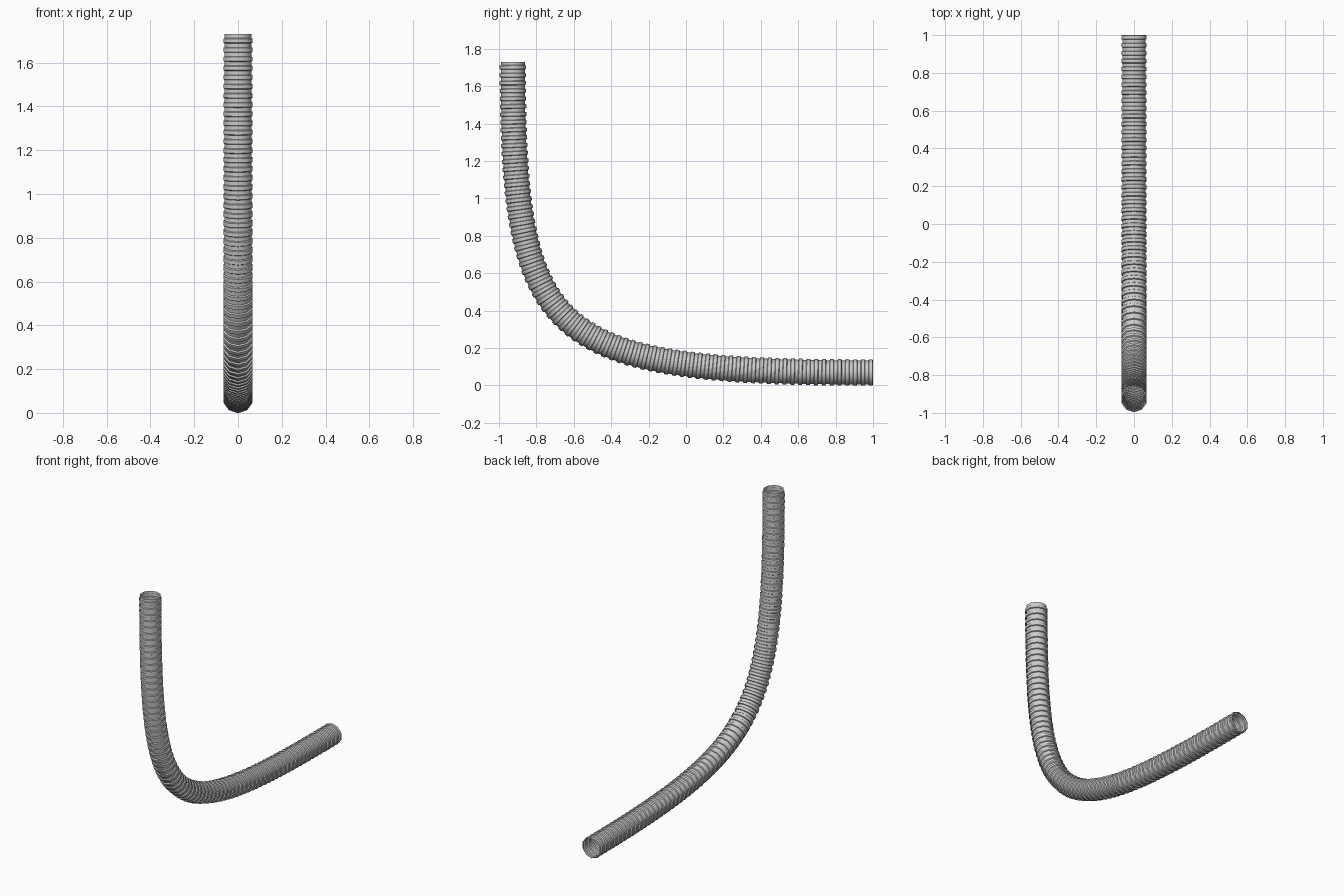
import bpy, bmesh, math
from mathutils import Vector

if "Cube" in bpy.data.objects:
    bpy.data.objects.remove(bpy.data.objects["Cube"])

SIDES = 10
RIDGES = 75
R_OUT, R_IN = 0.0705, 0.064

# Centre line in the y-z plane: vertical drop easing into a level run
P = [Vector((0, -0.926, 1.73)), Vector((0, -0.926, 0.24)),
     Vector((0, -0.75, 0.069)), Vector((0, 1.0, 0.069))]


def bezier(t):
    s = 1 - t
    return P[0]*s**3 + P[1]*3*s*s*t + P[2]*3*s*t*t + P[3]*t**3


def tangent(t):
    s = 1 - t
    return ((P[1]-P[0])*s*s + (P[2]-P[1])*2*s*t + (P[3]-P[2])*t*t).normalized()


# Arc-length table for even ridge spacing
N = 2000
lengths = [0.0]
for i in range(N):
    lengths.append(lengths[-1] + (bezier((i+1)/N) - bezier(i/N)).length)


def param_at(fraction):
    target = fraction * lengths[-1]
    lo, hi = 0, N
    while hi - lo > 1:
        mid = (lo + hi) // 2
        if lengths[mid] <= target:
            lo = mid
        else:
            hi = mid
    return (lo + (target - lengths[lo]) / (lengths[hi] - lengths[lo])) / N


# One corrugation: groove, step up, ridge, step down
profile = [(0.0, R_IN), (0.42, R_IN), (0.5, R_OUT), (0.92, R_OUT)]
stations = [((k + f) / RIDGES, r) for k in range(RIDGES) for f, r in profile]
stations.append((1.0, R_IN))

# Open-ended corrugated hose
bm = bmesh.new()
rings = []
for frac, r in stations:
    t = param_at(frac)
    centre, tan = bezier(t), tangent(t)
    side = Vector((1, 0, 0))
    normal = tan.cross(side)
    ring = []
    for j in range(SIDES):
        a = 2 * math.pi * j / SIDES
        ring.append(bm.verts.new(centre + normal*(r*math.cos(a)) + side*(r*math.sin(a))))
    rings.append(ring)
for a, b in zip(rings, rings[1:]):
    for j in range(SIDES):
        k = (j + 1) % SIDES
        bm.faces.new((a[j], a[k], b[k], b[j]))
bmesh.ops.recalc_face_normals(bm, faces=bm.faces)
mesh = bpy.data.meshes.new("corrugated_hose")
bm.to_mesh(mesh)
bm.free()
hose = bpy.data.objects.new("corrugated_hose", mesh)
bpy.context.collection.objects.link(hose)

# Smooth around the tube, crisp at the ridges
bpy.context.view_layer.objects.active = hose
hose.select_set(True)
bpy.ops.object.shade_smooth_by_angle(angle=math.radians(40))
